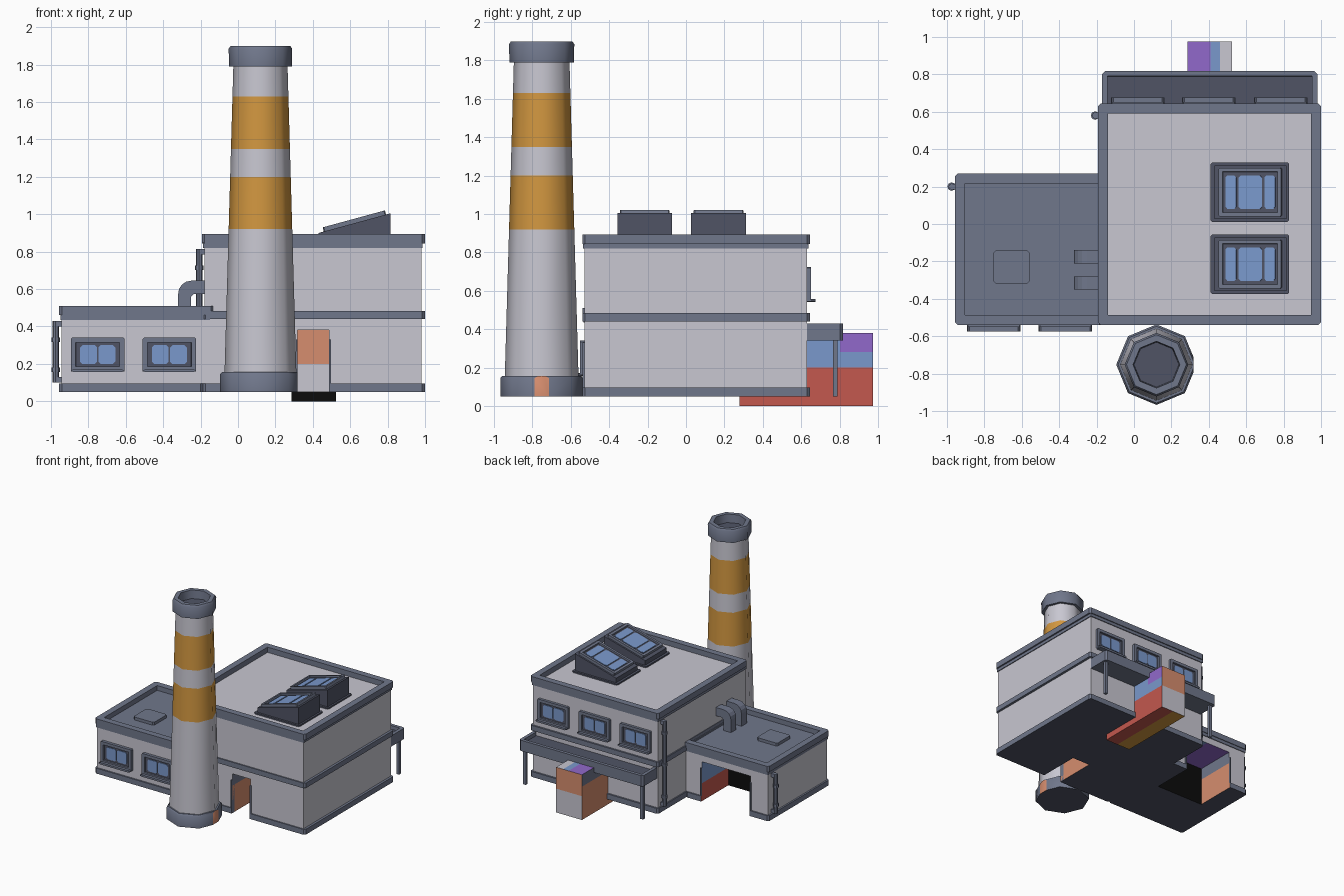
import bpy, bmesh, math
from mathutils import Matrix, Vector

if "Cube" in bpy.data.objects:
    bpy.data.objects.remove(bpy.data.objects["Cube"])

# ---- palette: every object carries all slots, so indices are shared ----
def lin(c):
    c /= 255
    return c / 12.92 if c <= 0.04045 else ((c + 0.055) / 1.055) ** 2.4

PALETTE = [("wall_grey", (200, 199, 209)), ("trim_slate", (112, 119, 139)),
           ("roof_dark", (80, 84, 101)), ("glass_blue", (122, 153, 204)),
           ("stripe_amber", (210, 151, 64)), ("door_salmon", (214, 141, 110)),
           ("door_red", (195, 88, 78)), ("door_purple", (145, 105, 203)),
           ("black", (12, 12, 12))]
WALL, TRIM, ROOF, GLASS, AMBER, SALMON, RED, PURPLE, BLACK = range(9)
MATS = []
for n, rgb in PALETTE:
    m = bpy.data.materials.new(n)
    m.diffuse_color = (*[lin(c) for c in rgb], 1)
    m.use_nodes = True
    m.node_tree.nodes["Principled BSDF"].inputs["Base Color"].default_value = m.diffuse_color
    MATS.append(m)

def finish(name, bm, M=None):
    if M is not None:
        bm.transform(M)
    me = bpy.data.meshes.new(name)
    bm.to_mesh(me)
    bm.free()
    for m in MATS:
        me.materials.append(m)
    ob = bpy.data.objects.new(name, me)
    bpy.context.collection.objects.link(ob)
    return ob

def box_bm(x0, x1, y0, y1, z0, z1, mat, bevel=0):
    bm = bmesh.new()
    bmesh.ops.create_cube(bm, size=1)
    bm.transform(Matrix.Translation(((x0+x1)/2, (y0+y1)/2, (z0+z1)/2))
                 @ Matrix.Diagonal((x1-x0, y1-y0, z1-z0, 1)))
    if bevel:
        ed = [e for e in bm.edges if abs(e.verts[0].co.z - e.verts[1].co.z) > 1e-6]
        bmesh.ops.bevel(bm, geom=ed, offset=bevel, segments=1, affect='EDGES')
    bm.normal_update()
    for f in bm.faces:
        f.material_index = mat
    return bm

def box(name, x0, x1, y0, y1, z0, z1, mat, bevel=0, M=None, under=None):
    bm = box_bm(x0, x1, y0, y1, z0, z1, mat, bevel)
    for f in bm.faces:
        if under is not None and f.normal.z < -0.9:
            f.material_index = under
    return finish(name, bm, M)

def tray(name, x0, x1, y0, y1, z0, z1, rim, depth, bevel=0.015, M=None):
    """Slab with a raised rim and a dark sunken floor."""
    bm = box_bm(x0, x1, y0, y1, z0, z1, TRIM, bevel)
    top = max(bm.faces, key=lambda f: f.normal.z)
    bmesh.ops.inset_region(bm, faces=[top], thickness=rim)
    bmesh.ops.inset_region(bm, faces=[top], thickness=0.002, depth=-depth)
    top.material_index = ROOF
    return finish(name, bm, M)

def prism(name, pts, y0, y1, mat):
    """xz outline extruded along y."""
    bm = bmesh.new()
    a = [bm.verts.new((x, y0, z)) for x, z in pts]
    b = [bm.verts.new((x, y1, z)) for x, z in pts]
    bm.faces.new(a)
    bm.faces.new(b[::-1])
    for i in range(len(pts)):
        j = (i + 1) % len(pts)
        bm.faces.new((a[i], b[i], b[j], a[j]))
    bmesh.ops.recalc_face_normals(bm, faces=bm.faces)
    for f in bm.faces:
        f.material_index = mat
    return finish(name, bm)

def door_box(name, x0, x1, y0, y1, z1):
    """Door block whose colours follow face direction and height."""
    bm = box_bm(x0, x1, y0, y1, 0, z1, SALMON)
    fx = lambda t: x0 + t * (x1 - x0)
    ys = y0 + 0.75 * (y1 - y0)
    for co, no in [((0, 0, .2), (0, 0, 1)), ((0, 0, .28), (0, 0, 1)), ((0, ys, 0), (0, 1, 0)),
                   ((fx(.52), 0, 0), (1, 0, 0)), ((fx(.73), 0, 0), (1, 0, 0))]:
        bmesh.ops.bisect_plane(bm, geom=bm.verts[:] + bm.edges[:] + bm.faces[:],
                               plane_co=co, plane_no=no)
    bm.normal_update()
    for f in bm.faces:
        n, c = f.normal, f.calc_center_median()
        if n.z > .9:
            k = PURPLE if c.x < fx(.52) else GLASS if c.x < fx(.73) else WALL
        elif n.z < -.9:
            k = AMBER if c.x < fx(.52) else RED
        elif n.y > .9:
            k = SALMON if c.z > .2 else WALL
        elif n.y < -.9:
            k = BLACK
        elif n.x > .9:
            k = RED if c.z < .2 else PURPLE if c.z > .28 and c.y > ys else GLASS
        else:
            k = TRIM if c.z > .28 else SALMON
        f.material_index = k
    return finish(name, bm)

def cut(ob, cutter):
    md = ob.modifiers.new("opening", 'BOOLEAN')
    md.operation, md.solver, md.object = 'DIFFERENCE', 'EXACT', cutter
    bpy.context.view_layer.objects.active = ob
    bpy.ops.object.modifier_apply(modifier=md.name)

def window(name, M, w, h, rim, panes, ph, sill=True):
    """Framed window in local xy, facing +z; panes are (centre, width)."""
    tray(name + "_frame", -w/2, w/2, -h/2, h/2, -.01, .022, rim, .014, .006, M)
    for i, (c, pw) in enumerate(panes):
        box(f"{name}_pane_{i}", c - pw/2, c + pw/2, -ph/2, ph/2, .006, .013, GLASS, .012, M)
    if sill:
        box(name + "_sill", -w/2, w/2, -h/2 - .004, -h/2 + .012, -.01, .045, TRIM, .012, M)

# ---- main hall and side wing ----
hall = box("hall_walls", -.18, .98, -.53, .63, .09, .85, WALL)
hall_base = box("hall_plinth", -.19, 1, -.54, .645, .05, .095, TRIM, .015, under=ROOF)
box("hall_band", -.19, 1, -.54, .645, .44, .483, TRIM, .015)
box("hall_cornice", -.186, .987, -.536, .637, .82, .85, TRIM)
tray("hall_parapet", -.193, 1, -.54, .645, .845, .894, .058, .05)
wing = box("wing_walls", -.943, -.15, -.527, .258, .09, .46, WALL)
wing_base = box("wing_plinth", -.957, -.185, -.54, .27, .05, .095, TRIM, .015, under=ROOF)
box("wing_cornice", -.948, -.15, -.533, .264, .435, .47, TRIM)
tray("wing_parapet", -.957, -.13, -.54, .27, .462, .51, .058, .05)

# ---- chimney: eight-sided lathe with stripes chosen by height ----
def shaft_r(z):
    return .192 + (.145 - .192) * (z - .155) / (1.79 - .155)
prof = [(.215, .05), (.215, .145), (.205, .157)]
prof += [(shaft_r(z), z) for z in (.157, .92, 1.2, 1.35, 1.63, 1.79)]
prof += [(.168, 1.79), (.17, 1.885), (.16, 1.9), (.125, 1.9), (.12, 1.83)]
bm = bmesh.new()
rings = [[bm.verts.new((.12 + r * math.cos(i * math.pi / 4), -.752 + r * math.sin(i * math.pi / 4), z))
          for i in range(8)] for r, z in prof]
for k in range(len(rings) - 1):
    a, b = rings[k], rings[k + 1]
    for i in range(8):
        j = (i + 1) % 8
        f = bm.faces.new((a[i], a[j], b[j], b[i]))
        f.material_index = AMBER if k in (4, 6) else WALL if 3 <= k <= 7 else TRIM
for ring in (rings[0][::-1], rings[-1]):
    bm.faces.new(ring).material_index = ROOF
chimney = finish("chimney", bm)

# ---- doorway recesses and the solid back door block ----
front_cut = door_box("front_doorway_cutter", .319, .487, -.88, -.18, .38)
wing_cut = door_box("wing_doorway_cutter", -.78, -.33, -.09, .61, .38)
for ob, c in [(hall, front_cut), (hall_base, front_cut), (chimney, front_cut),
              (wing, wing_cut), (wing_base, wing_cut)]:
    cut(ob, c)
for c in (front_cut, wing_cut):
    bpy.data.objects.remove(c)
door_box("back_door_block", .285, .525, .28, .975, .38)
for i, x in enumerate((.309, .487)):
    box(f"front_jamb_{i}", x, x + .01, -.54, -.5, .05, .33, TRIM)
for i, x in enumerate((-.79, -.33)):
    box(f"wing_jamb_{i}", x, x + .01, .24, .27, .05, .33, TRIM)

# smooth chimney shaft, sharp rims
bpy.ops.object.select_all(action='DESELECT')
chimney.select_set(True)
bpy.context.view_layer.objects.active = chimney
bpy.ops.object.shade_smooth_by_angle(angle=math.radians(46))

# ---- windows ----
FRONT = Matrix.Rotation(math.pi / 2, 4, 'X')
BACK = Matrix.Rotation(math.pi, 4, 'Z') @ FRONT
two = [(-.049, .09), (.049, .09)]
for i, x in enumerate((-.75, -.367)):
    window(f"wing_window_{i}", Matrix.Translation((x, -.53, .25)) @ FRONT, .285, .18, .027, two, .1)
for i, x in enumerate((.02, .4, .785)):
    window(f"hall_window_{i}", Matrix.Translation((x, .63, .635)) @ BACK, .285, .18, .027, two, .1)

# ---- skylights ----
slope = math.atan2(.105, .385)
for i, y in enumerate((-.215, .17)):
    box(f"skylight_{i}_flange", .41, .83, y - .16, y + .16, .83, .862, ROOF, .01)
    prism(f"skylight_{i}_body", [(.43, .84), (.815, .84), (.815, 1.005), (.43, .9)],
          y - .143, y + .143, ROOF)
    M = Matrix.Translation((.625, y, .954)) @ Matrix.Rotation(-slope, 4, 'Y')
    window(f"skylight_{i}", M, .345, .26, .022,
           [(-.108, .06), (0, .13), (.108, .06)], .18, False)

# ---- canopy over the back door ----
tray("canopy", -.17, .98, .6, .818, .34, .43, .03, .03)
for i, x in enumerate((-.14, .95)):
    box(f"canopy_post_{i}", x - .013, x + .013, .765, .79, .05, .35, TRIM)

# ---- wing roof hatch and curved ducts ----
box("roof_hatch", -.75, -.56, -.32, -.14, .45, .495, TRIM, .012)
duct = [(-.32, .45)]
duct += [(-.25 - .07 * math.cos(a), .575 + .07 * math.sin(a))
         for a in (k * math.pi / 8 for k in range(5))]
duct += [(-.17, .645), (-.17, .575), (-.235, .575), (-.25, .56), (-.25, .45)]
for i, y in enumerate((-.35, -.21)):
    prism(f"duct_{i}", duct, y, y + .07, TRIM)

# ---- drain pipes ----
def tube(name, x, y, z0, z1, r):
    bm = bmesh.new()
    bmesh.ops.create_cone(bm, cap_ends=True, segments=8, radius1=r, radius2=r, depth=z1 - z0)
    for f in bm.faces:
        f.material_index = TRIM
    finish(name, bm, Matrix.Translation((x, y, (z0 + z1) / 2)))

for name, x, y, top, collars in [("hall_drain", -.208, .58, .815, (.715, .45, .18)),
                                 ("wing_drain", -.975, .2, .43, (.33, .17))]:
    tube(name, x, y, .1, top, .017)
    for i, z in enumerate(collars):
        tube(f"{name}_collar_{i}", x, y, z - .012, z + .012, .023)
    for i, z in enumerate((.1, top - .03)):
        box(f"{name}_elbow_{i}", x, x + .04, y - .015, y + .015, z, z + .03, TRIM)
